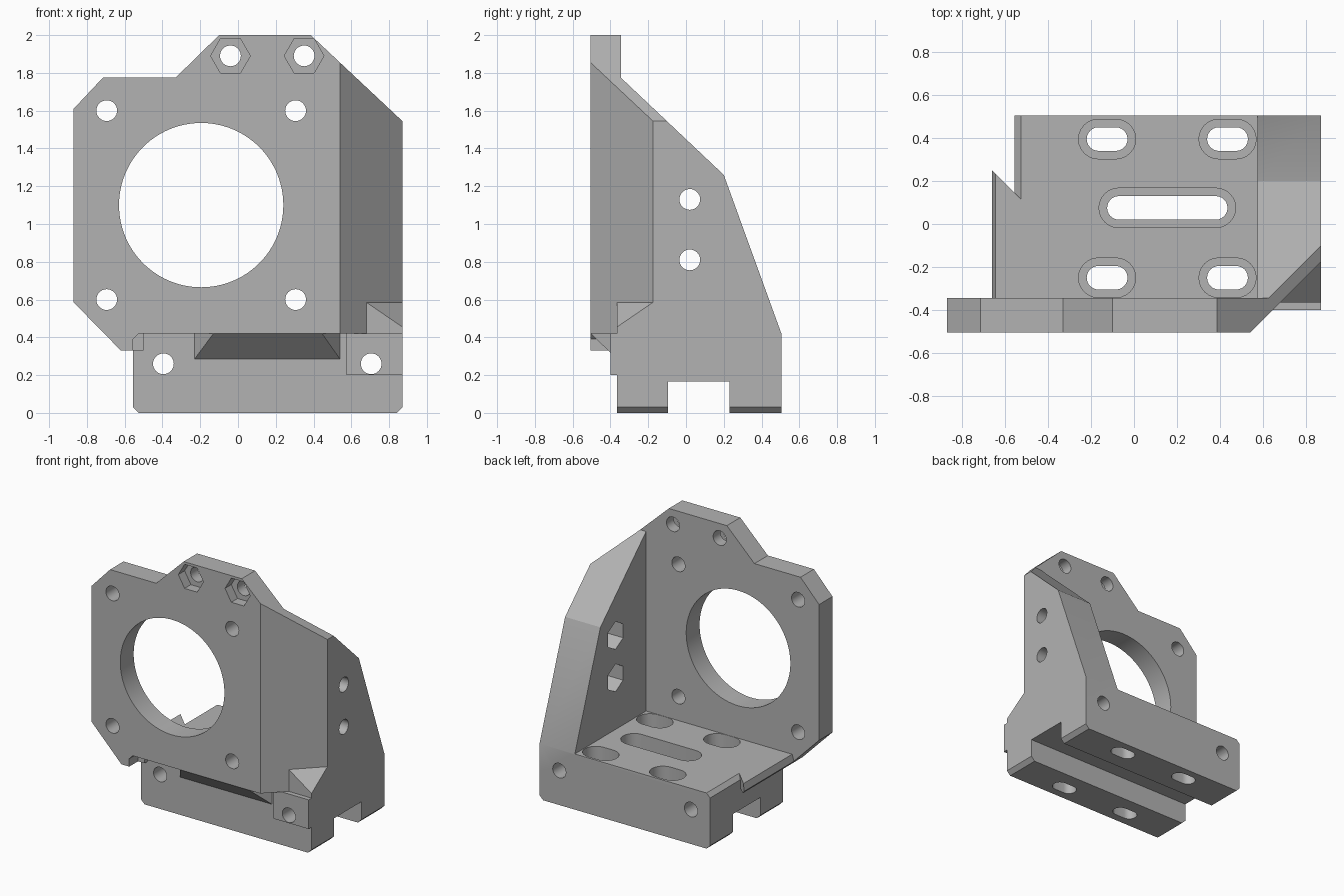
import bpy, bmesh, math
from mathutils import Vector

if "Cube" in bpy.data.objects:
    bpy.data.objects.remove(bpy.data.objects["Cube"])

grey = bpy.data.materials.new("plain grey")
grey.use_nodes = True
COLOUR = (0.45, 0.45, 0.45, 1)
grey.diffuse_color = COLOUR
grey.node_tree.nodes["Principled BSDF"].inputs["Base Color"].default_value = COLOUR


def finish(bm, name):
    bmesh.ops.recalc_face_normals(bm, faces=bm.faces)
    mesh = bpy.data.meshes.new(name)
    bm.to_mesh(mesh)
    bm.free()
    mesh.materials.append(grey)
    ob = bpy.data.objects.new(name, mesh)
    bpy.context.collection.objects.link(ob)
    return ob


def prism(name, profile, axis, lo, hi):
    """Extrude a 2D profile along x, y or z."""
    place = {"x": lambda a, b: (lo, a, b),
             "y": lambda a, b: (a, lo, b),
             "z": lambda a, b: (a, b, lo)}[axis]
    bm = bmesh.new()
    face = bm.faces.new([bm.verts.new(place(a, b)) for a, b in profile])
    new = bmesh.ops.extrude_face_region(bm, geom=[face])["geom"]
    step = Vector([(hi - lo) * (axis == k) for k in "xyz"])
    bmesh.ops.translate(bm, vec=step, verts=[v for v in new if isinstance(v, bmesh.types.BMVert)])
    return finish(bm, name)


def hull(name, points):
    bm = bmesh.new()
    for p in points:
        bm.verts.new(p)
    bmesh.ops.convex_hull(bm, input=bm.verts)
    bmesh.ops.dissolve_limit(bm, angle_limit=0.01, verts=bm.verts, edges=bm.edges)
    return finish(bm, name)


def ring(a, b, r, n=32, turn=0.0):
    return [(a + r * math.cos(turn + math.tau * i / n),
             b + r * math.sin(turn + math.tau * i / n)) for i in range(n)]


def stadium(x0, x1, y, r, n=12):
    arc = [math.pi * (i / n - 0.5) for i in range(n + 1)]
    right = [(x1 - r + r * math.cos(t), y + r * math.sin(t)) for t in arc]
    left = [(x0 + r - r * math.cos(t), y - r * math.sin(t)) for t in arc]
    return right + left


def combine(body, other, operation):
    mod = body.modifiers.new(operation, "BOOLEAN")
    mod.operation = operation
    mod.solver = "EXACT"
    mod.object = other
    bpy.context.view_layer.objects.active = body
    bpy.ops.object.modifier_apply(modifier=mod.name)
    bpy.data.objects.remove(other)


# Base block with chamfered ends
bracket = prism("motor_bracket", [
    (-0.525, 0), (0.84, 0), (0.87, 0.03), (0.87, 0.42),
    (-0.525, 0.42), (-0.555, 0.39), (-0.555, 0.03)], "y", -0.365, 0.505)

# Upright plate
combine(bracket, prism("front_plate", [
    (-0.87, 1.61), (-0.715, 1.775), (-0.33, 1.775), (-0.10, 2), (0.87, 2),
    (0.87, 0.42), (-0.525, 0.42), (-0.555, 0.39), (-0.555, 0.33),
    (-0.62, 0.33), (-0.87, 0.585)], "y", -0.505, -0.345), "UNION")

# Bracing side wall
combine(bracket, prism("side_wall", [
    (-0.4, 0.2), (-0.4, 1.775), (-0.345, 1.775), (0.2, 1.26),
    (0.505, 0.42), (0.505, 0.2)], "x", 0.575, 0.87), "UNION")

# Small rib beside the base, tapering away at the back
rib = [(-0.645, 0.42), (-0.66, 0.37), (-0.62, 0.33), (-0.5, 0.33), (-0.5, 0.42)]
combine(bracket, hull("left_rib", [(x, -0.4, z) for x, z in rib]
                      + [(x, -0.53 - x + 0.12, z) for x, z in rib]), "UNION")

# Sloped support under the plate
combine(bracket, hull("under_support", [
    (x, y, z) for ends, y, z in (((-0.13, 0.445), -0.505, 0.42),
                                 ((-0.23, 0.54), -0.365, 0.42),
                                 ((-0.23, 0.54), -0.365, 0.285),
                                 ((-0.23, 0.54), -0.3, 0.42),
                                 ((-0.23, 0.54), -0.3, 0.285)) for x in ends]), "UNION")

# Top slope and vertical corner chamfer
combine(bracket, prism("slope_cut", [
    (0.385, 2), (0.87, 1.545), (1, 1.423), (1, 2.1), (0.385, 2.1)],
    "y", -0.6, 0.6), "DIFFERENCE")
combine(bracket, prism("corner_cut", [
    (0.49, -0.555), (0.92, -0.125), (0.92, -0.555)], "z", 0.42, 2.1), "DIFFERENCE")

# Corner gusset on the base
corners = [(0.68, -0.365, 0.585), (0.87, -0.175, 0.585),
           (0.87, -0.365, 0.455), (0.7, -0.2, 0.585)]
combine(bracket, hull("corner_gusset", corners + [(x, y, 0.3) for x, y, z in corners]), "UNION")

# Rail channel along the underside
combine(bracket, prism("channel_cut", [
    (-0.095, -0.1), (-0.095, 0.165), (0.23, 0.165), (0.23, -0.1)],
    "x", -1, 1), "DIFFERENCE")

# Large opening and screw holes in the plate
HOLE = 0.055
combine(bracket, prism("bore_cut", ring(-0.195, 1.10, 0.435, 96), "y", -0.6, -0.2), "DIFFERENCE")
for x in (-0.695, 0.305):
    for z in (0.6, 1.6):
        combine(bracket, prism("screw_cut", ring(x, z, HOLE), "y", -0.6, -0.2), "DIFFERENCE")

# Upper holes with nut pockets in front
for x in (-0.04, 0.35):
    combine(bracket, prism("screw_cut", ring(x, 1.89, HOLE), "y", -0.6, -0.2), "DIFFERENCE")
    combine(bracket, prism("nut_cut", ring(x, 1.89, 0.105, 6), "y", -0.6, -0.43), "DIFFERENCE")

# Side wall holes with nut pockets inside
for z in (0.81, 1.13):
    combine(bracket, prism("screw_cut", ring(0.02, z, HOLE), "x", 0.5, 1), "DIFFERENCE")
    combine(bracket, prism("nut_cut", ring(0.02, z, 0.105, 6, math.pi / 2),
                           "x", 0.5, 0.7), "DIFFERENCE")

# Long holes through the base, front to back
for x in (-0.395, 0.705):
    combine(bracket, prism("screw_cut", ring(x, 0.26, HOLE), "y", -0.6, 0.6), "DIFFERENCE")

# Counterbored slots in the base
slots = [(x, x + 0.19, y) for x in (-0.22, 0.34) for y in (-0.25, 0.395)]
for x0, x1, y in slots + [(-0.125, 0.435, 0.075)]:
    combine(bracket, prism("slot_cut", stadium(x0, x1, y, HOLE), "z", -0.1, 0.6), "DIFFERENCE")
    combine(bracket, prism("counterbore_cut", stadium(x0 - 0.038, x1 + 0.038, y, 0.092),
                           "z", 0.26, 0.6), "DIFFERENCE")

# Smooth the bores, keep edges crisp
bpy.ops.object.select_all(action="DESELECT")
bracket.select_set(True)
bpy.context.view_layer.objects.active = bracket
bpy.ops.object.shade_smooth_by_angle(angle=math.radians(25))
